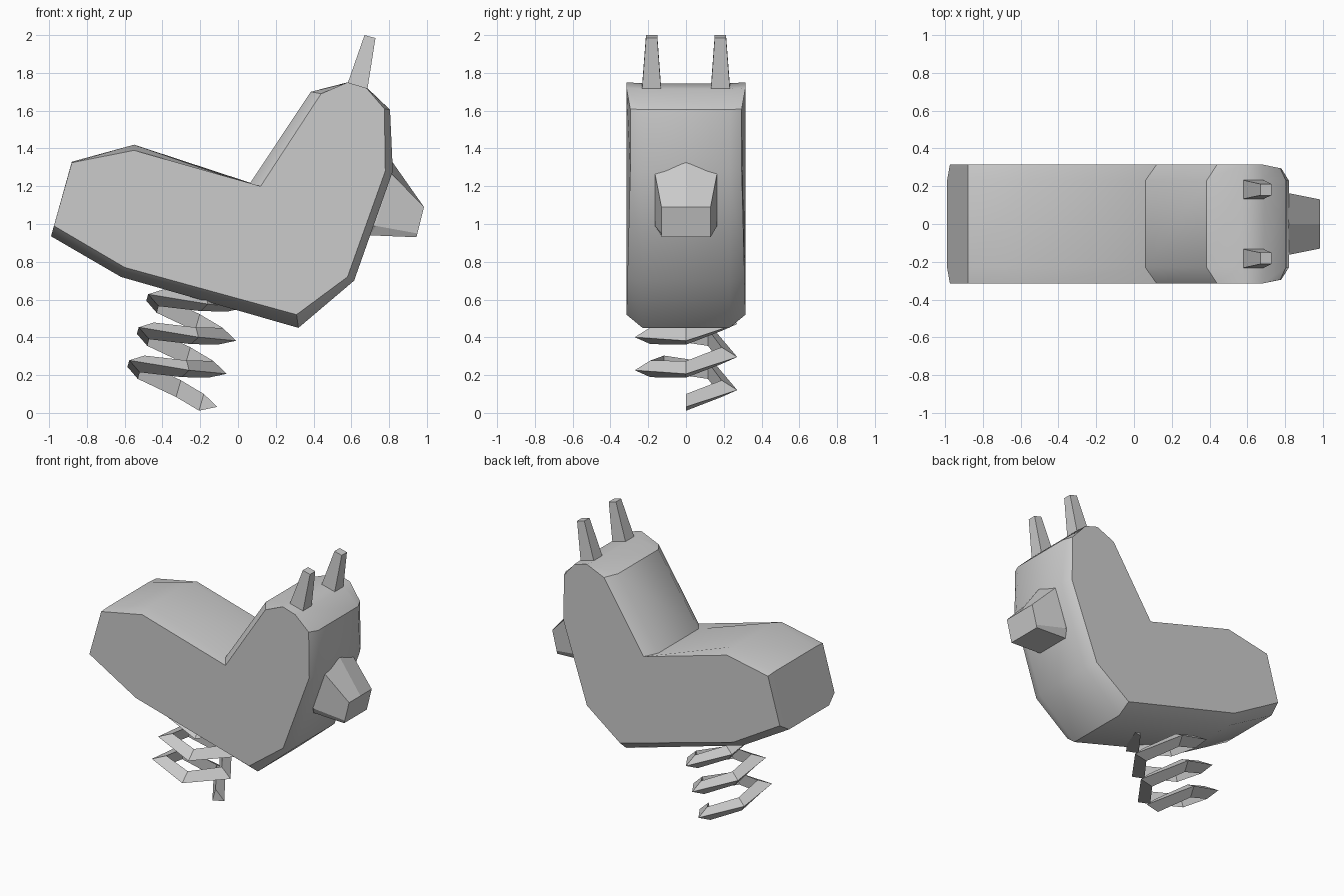
import bpy, bmesh
from math import sin, cos, tau, radians, atan2
from mathutils import Vector

if "Cube" in bpy.data.objects:
    bpy.data.objects.remove(bpy.data.objects["Cube"])


def loft(name, rings, smooth=None):
    """Skin a list of equal-length point rings and cap both ends."""
    bm = bmesh.new()
    vr = [[bm.verts.new(p) for p in r] for r in rings]
    n = len(vr[0])
    for a, b in zip(vr, vr[1:]):
        for i in range(n):
            j = (i + 1) % n
            bm.faces.new((a[i], a[j], b[j], b[i]))
    bm.faces.new(vr[0][::-1])
    bm.faces.new(vr[-1])
    bmesh.ops.recalc_face_normals(bm, faces=bm.faces)
    me = bpy.data.meshes.new(name)
    bm.to_mesh(me)
    bm.free()
    ob = bpy.data.objects.new(name, me)
    bpy.context.collection.objects.link(ob)
    if smooth:
        bpy.ops.object.select_all(action='DESELECT')
        ob.select_set(True)
        bpy.context.view_layer.objects.active = ob
        bpy.ops.object.shade_smooth_by_angle(angle=radians(smooth))
    return ob


# Body: side outline (x, z, half width) and fuller middle outline (x, z)
side = [(-0.975, 0.99, .315), (-0.88, 1.325, .315), (-0.55, 1.39, .315),
        (0.12, 1.20, .315), (0.44, 1.69, .315), (0.58, 1.75, .315),
        (0.68, 1.72, .315), (0.775, 1.61, .295), (0.78, 1.28, .295),
        (0.58, 0.72, .31), (0.31, 0.52, .315), (-0.60, 0.77, .315)]
middle = [(-0.99, 0.935), (-0.88, 1.33), (-0.55, 1.42),
          (0.06, 1.21), (0.385, 1.70), (0.57, 1.745),
          (0.69, 1.715), (0.805, 1.605), (0.82, 1.28),
          (0.615, 0.70), (0.32, 0.45), (-0.62, 0.72)]
rings = [[(x, -w, z) for x, z, w in side]]
rings += [[(x, y, z) for x, z in middle] for y in (-0.23, 0.23)]
rings += [[(x, w, z) for x, z, w in side]]
loft("body", rings, 40)

# Snout: five-sided base tapering to a four-sided nose (top edge split)
base = [(0.82, 0, 1.325), (0.81, .165, 1.27), (0.73, .165, 0.99),
        (0.70, .13, 0.94), (0.70, -.13, 0.94), (0.73, -.165, 0.99),
        (0.81, -.165, 1.27)]
nose = [(0.985, 0, 1.09), (0.985, .13, 1.09), (0.95, .13, 0.95),
        (0.945, .13, 0.93), (0.945, -.13, 0.93), (0.95, -.13, 0.95),
        (0.985, -.13, 1.09)]
root = [(x - 0.08, y, z) for x, y, z in base]
loft("snout", [root, base, nose])

# Ears: tapered square posts leaning forward
for s, label in ((-1, "right"), (1, "left")):
    def square(x0, z0, x1, z1, ya, yb):
        return [(x0, s * ya, z0), (x1, s * ya, z1),
                (x1, s * yb, z1), (x0, s * yb, z0)]
    loft("ear_" + label, [square(.565, 1.70, .68, 1.68, .13, .235),
                          square(.67, 2.0, .728, 1.985, .152, .212)])

# Spring: triangular wire, five sides per turn, on a tilted axis
pitch = Vector((0.05, 0, 0.175))
axis = pitch.normalized()
across = Vector((axis.z, 0, -axis.x))
start = Vector((-0.384, 0, 0.11))
coil = []
for k in range(16):
    a = tau * k / 5
    out = across * cos(a) + Vector((0, sin(a), 0))
    c = start + pitch * (k / 5)
    coil.append([c + out * r + axis * h
                 for r, h in ((.285, 0), (.198, -.046), (.198, .046))])
loft("spring", coil)
